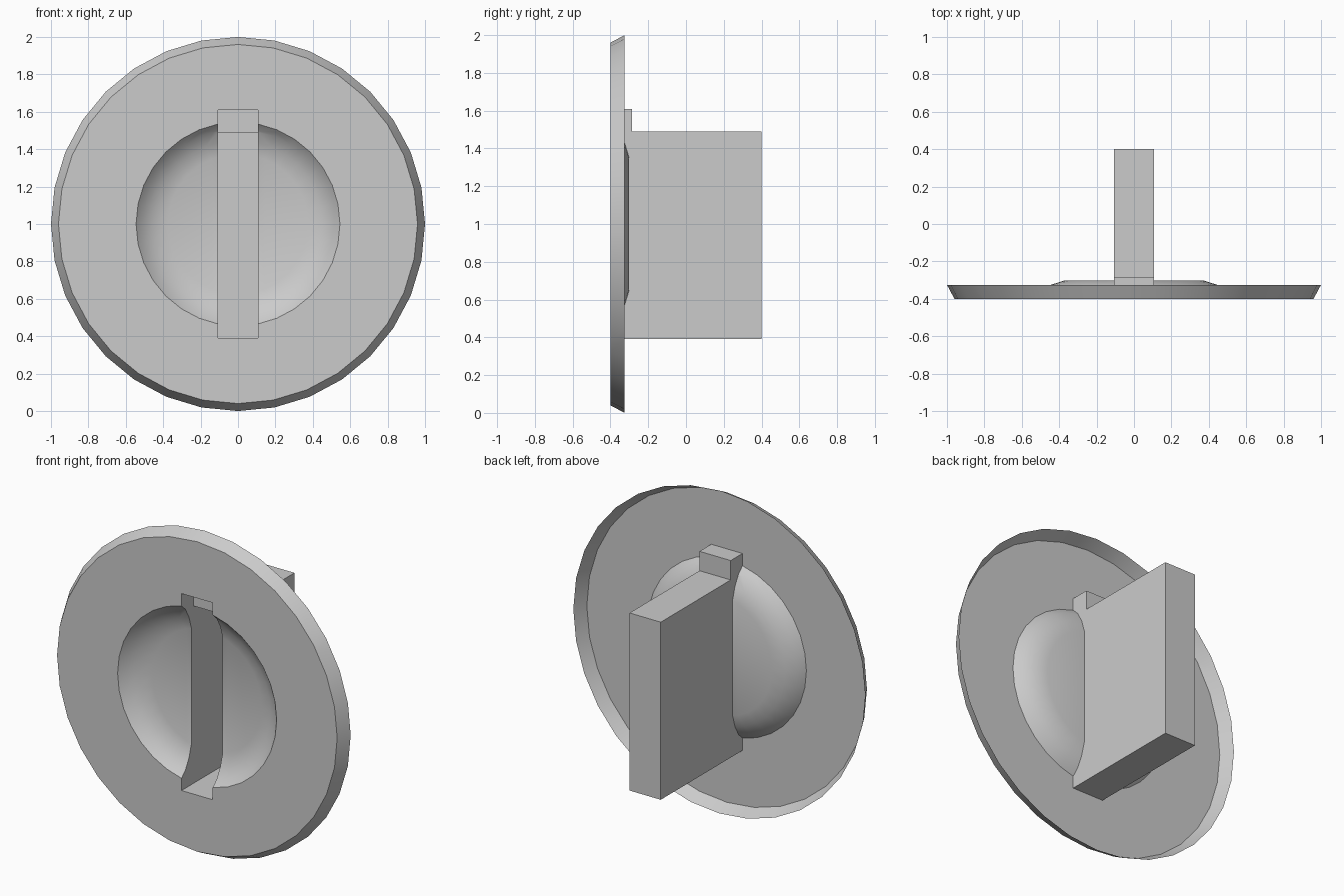
import bpy, bmesh, math
from mathutils import Vector

if "Cube" in bpy.data.objects:
    bpy.data.objects.remove(bpy.data.objects["Cube"])

SIDES = 32
HALF_W, Z_LOW, Z_STEP, Z_TOP = 0.107, 0.39, 1.49, 1.61   # key slot limits
Y_STEP, Y_END = -0.285, 0.40                             # pocket depths
EPS = 1e-4

bm = bmesh.new()

# Thin open plate: flared rim, flat face and shallow dish (radius, y)
profile = [(1.0, -0.325), (0.96, -0.40), (0.545, -0.40), (0.51, -0.362),
           (0.45, -0.327), (0.375, -0.303)]
rings = []
for r, y in profile:
    rings.append([bm.verts.new((r * math.sin(2 * math.pi * i / SIDES), y,
                                1 + r * math.cos(2 * math.pi * i / SIDES)))
                  for i in range(SIDES)])
for a, b in zip(rings, rings[1:]):
    for i in range(SIDES):
        j = (i + 1) % SIDES
        bm.faces.new((a[i], a[j], b[j], b[i]))
bm.faces.new(rings[-1])

# Key slot opening through the face and dish
cuts = [((s * HALF_W, 0, 0), (1, 0, 0)) for s in (-1, 1)]
cuts += [((0, 0, z), (0, 0, 1)) for z in (Z_LOW, Z_STEP, Z_TOP)]
for co, no in cuts:
    bmesh.ops.bisect_plane(bm, geom=bm.verts[:] + bm.edges[:] + bm.faces[:],
                           dist=1e-5, plane_co=Vector(co), plane_no=Vector(no))
inside = [f for f in bm.faces
          if abs(f.calc_center_median().x) < HALF_W
          and Z_LOW < f.calc_center_median().z < Z_TOP]
bmesh.ops.delete(bm, geom=inside, context='FACES')


def extrude_to(edges, y):
    """Extrude edges straight back to depth y; return the new edges."""
    geom = bmesh.ops.extrude_edge_only(bm, edges=edges)["geom"]
    for v in geom:
        if isinstance(v, bmesh.types.BMVert):
            v.co.y = y
    return [e for e in geom if isinstance(e, bmesh.types.BMEdge)
            and all(abs(v.co.y - y) < EPS for v in e.verts)]


# Pocket mouth
mouth = [e for e in bm.edges if e.is_boundary
         and all(abs(v.co.x) < HALF_W + EPS and Z_LOW - EPS < v.co.z < Z_TOP + EPS
                 for v in e.verts)]
ring = [e for e in extrude_to(mouth, Y_STEP) if e.is_boundary]

# Upper ledge and deep lower pocket
corners = {v for e in ring for v in e.verts if abs(v.co.z - Z_STEP) < EPS}
step = bm.edges.new(tuple(corners)[:2])
upper = [e for e in ring if all(v.co.z > Z_STEP - EPS for v in e.verts)]
lower = [e for e in ring if e not in upper]
bmesh.ops.edgeloop_fill(bm, edges=upper + [step])
end = [e for e in extrude_to(lower + [step], Y_END) if e.is_boundary]
bmesh.ops.edgeloop_fill(bm, edges=end)

# Face the plate forward
bmesh.ops.recalc_face_normals(bm, faces=bm.faces[:])
front = next(f for f in bm.faces
             if all(abs(v.co.y + 0.40) < EPS for v in f.verts))
if front.normal.y > 0:
    bmesh.ops.reverse_faces(bm, faces=bm.faces[:])

mesh = bpy.data.meshes.new("keyhole_plate")
bm.to_mesh(mesh)
bm.free()
plate = bpy.data.objects.new("keyhole_plate", mesh)
bpy.context.collection.objects.link(plate)
bpy.context.view_layer.objects.active = plate
plate.select_set(True)
bpy.ops.object.shade_smooth_by_angle(angle=math.radians(30))
